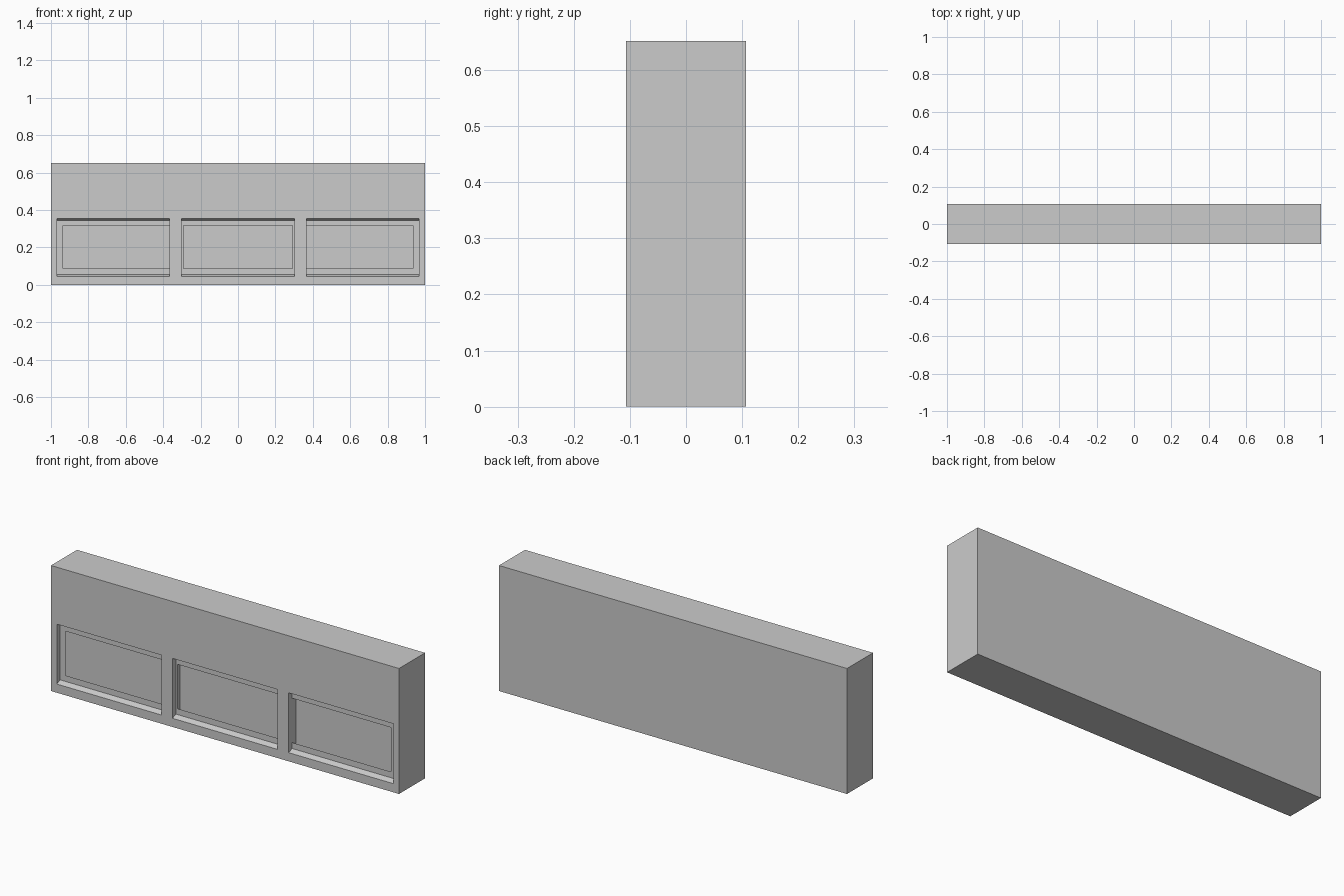
import bpy, bmesh

if "Cube" in bpy.data.objects:
    bpy.data.objects.remove(bpy.data.objects["Cube"])

W, Y, H = 1.0, 0.1065, 0.652
OPENINGS = [(-0.967, -0.366), (-0.302, 0.302), (0.366, 0.967)]
Z0, Z1 = 0.045, 0.356
bm = bmesh.new()
cache = {}


def vert(x, y, z):
    key = (round(x, 5), round(y, 5), round(z, 5))
    if key not in cache:
        cache[key] = bm.verts.new(key)
    return cache[key]


def face(pts):
    f = bm.faces.new([vert(*p) for p in pts])
    f.normal_update()
    if f.calc_area() < 1e-6:
        bm.faces.remove(f)


def rect(x0, x1, z0, z1, y):
    return [(x0, y, z0), (x1, y, z0), (x1, y, z1), (x0, y, z1)]


def ring(a, b):
    for i in range(4):
        j = (i + 1) % 4
        face([a[i], a[j], b[j], b[i]])


# Front face, divided around the three openings
xs = [-W] + [x for o in OPENINGS for x in o] + [W]
zs = [0, Z0, Z1, H]
for i in range(len(xs) - 1):
    for k in range(3):
        if not (k == 1 and i % 2 == 1):
            face(rect(xs[i], xs[i + 1], zs[k], zs[k + 1], -Y))

# Top, bottom, sides and back of the wall
for z in (0, H):
    face([(x, -Y, z) for x in xs] + [(W, Y, z), (-W, Y, z)])
for x in (-W, W):
    face([(x, -Y, z) for z in zs] + [(x, Y, H), (x, Y, 0)])
face(rect(-W, W, 0, H, Y)[::-1])

# Stepped recesses: bevelled sill, flat surround, inner pocket
for x0, x1 in OPENINGS:
    ix0 = max(x0, x0 * 0.967)
    ix1 = min(x1, x1 * 0.967)
    outer = rect(x0, x1, Z0, Z1, -Y)
    surround = rect(x0, x1, 0.056, 0.343, -Y + 0.028)
    inner = rect(ix0, ix1, 0.087, 0.317, -Y + 0.028)
    back = rect(x0, x1, 0.056, 0.343, -Y + 0.06)
    ring(outer, surround)
    ring(surround, inner)
    ring(inner, back)
    face(back)

bmesh.ops.recalc_face_normals(bm, faces=bm.faces[:])
mesh = bpy.data.meshes.new("wall_panel")
bm.to_mesh(mesh)
bm.free()
obj = bpy.data.objects.new("wall_panel", mesh)
bpy.context.collection.objects.link(obj)
